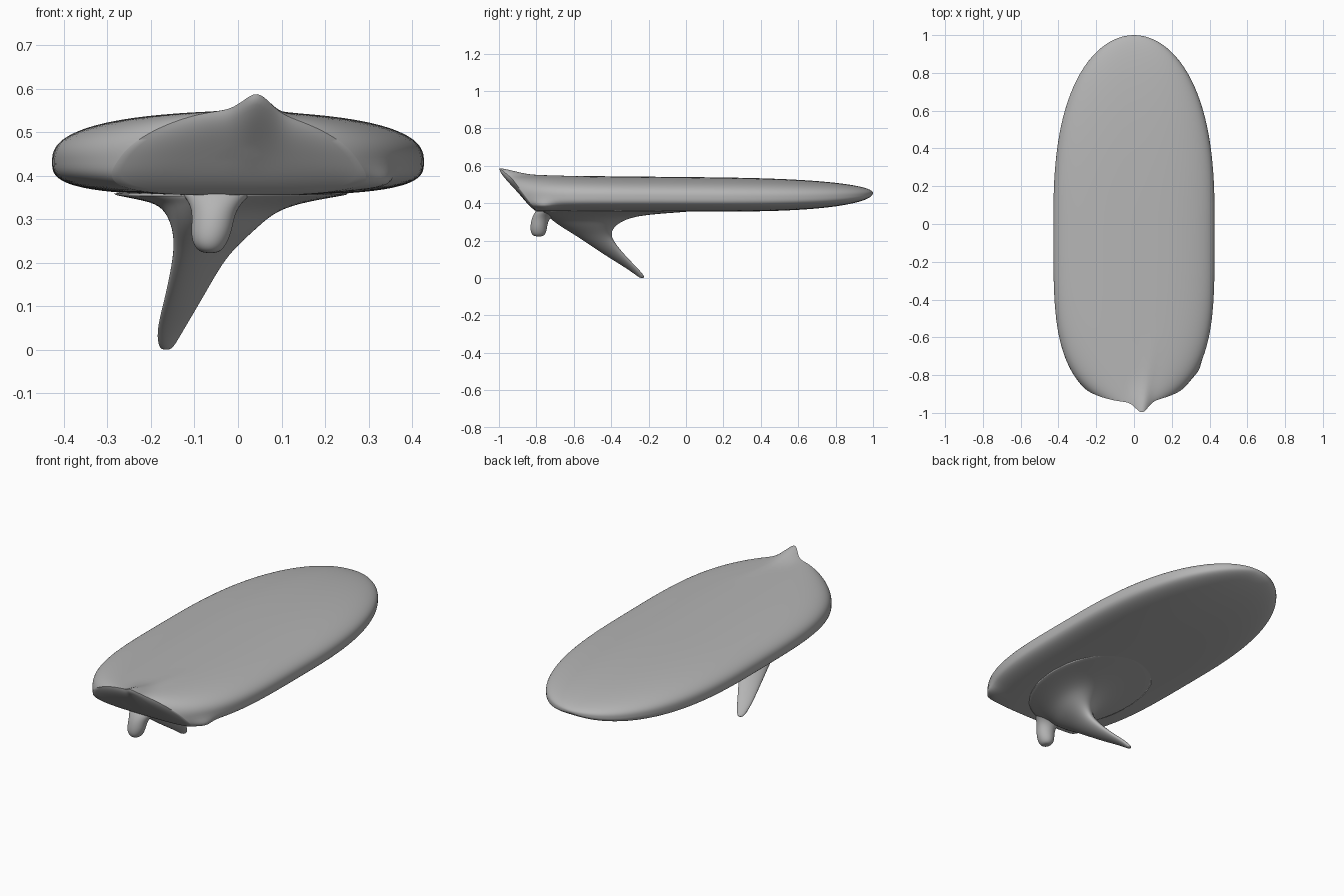
import bpy, bmesh, math
from math import sin, cos, pi, exp, radians

cube = bpy.data.objects.get("Cube")
if cube:
    bpy.data.objects.remove(cube, do_unlink=True)

grey = bpy.data.materials.new("plain_grey")
grey.use_nodes = True
colour = (0.46, 0.46, 0.46, 1)
grey.diffuse_color = colour
grey.node_tree.nodes["Principled BSDF"].inputs["Base Color"].default_value = colour


def loft(name, rings, subdivide=0, deform=None):
    """Skin a list of closed rings and cap both ends."""
    bm = bmesh.new()
    loops = [[bm.verts.new(p) for p in ring] for ring in rings]
    n = len(loops[0])
    for a, b in zip(loops, loops[1:]):
        for i in range(n):
            j = (i + 1) % n
            bm.faces.new((a[i], a[j], b[j], b[i]))
    bm.faces.new(loops[0])
    bm.faces.new(loops[-1])
    bmesh.ops.remove_doubles(bm, verts=bm.verts, dist=0.0004)
    if deform:
        for v in bm.verts:
            v.co = deform(*v.co)
    bmesh.ops.recalc_face_normals(bm, faces=bm.faces)
    mesh = bpy.data.meshes.new(name)
    bm.to_mesh(mesh)
    bm.free()
    mesh.materials.append(grey)
    obj = bpy.data.objects.new(name, mesh)
    bpy.context.collection.objects.link(obj)
    if subdivide:
        mod = obj.modifiers.new("smooth", "SUBSURF")
        mod.levels = mod.render_levels = subdivide
    bpy.ops.object.select_all(action="DESELECT")
    obj.select_set(True)
    bpy.context.view_layer.objects.active = obj
    bpy.ops.object.shade_smooth_by_angle(angle=radians(48))
    return obj


# Board outline rules
def half_width(y):
    if y > 0:
        return 0.427 * math.sqrt(max(0, 1 - y ** 2.6))
    return 0.427 * math.sqrt(max(0, 1 - (-y / 0.98) ** 4))


def stern_y(z):
    return -0.94 + (0.545 - z) * 0.75


def power(v, n):
    return math.copysign(abs(v) ** (2 / n), v)


def board_ring(t, sides=112):
    y_mid = -0.94 + 1.94 * t
    fade = math.sqrt(max(0, 1 - max(y_mid, 0) ** 3))
    top = 0.455 + (0.085 - 0.01 * y_mid) * fade
    bottom = 0.455 - 0.1 * fade
    mid = bottom + 0.42 * (top - bottom)
    ring = []
    for i in range(sides):
        a = 2 * pi * (i + 0.5) / sides
        n, h = (2.5, top - mid) if sin(a) > 0 else (3.2, mid - bottom)
        z = mid + h * power(sin(a), n)
        start = stern_y(z)
        y = start + (1 - start) * t
        ring.append((half_width(y) * power(cos(a), n), y, z))
    return ring


def shape_stern(x, y, z):
    # Raised nub and ridge on the stern edge
    rise = min(1, max(0, (z - 0.4) / 0.13))
    side = exp(-((x - 0.042) / 0.045) ** 2)
    near = exp(-((y + 0.95) / 0.08) ** 2)
    ridge = exp(-((x - 0.2 - 0.16 * y) / 0.03) ** 2)
    ridge *= min(1, max(0, (-0.55 - y) / 0.35))
    # Pulled lower corner on the left
    pull = exp(-((x - 0.34) / 0.06) ** 2 - ((y + 0.78) / 0.06) ** 2
               - ((z - 0.36) / 0.04) ** 2)
    return (x + 0.05 * pull,
            y - 0.055 * side * near * rise,
            z + (0.034 * side * near + 0.006 * ridge) * rise - 0.008 * pull)


# Board, with the slanted stern filled by shrinking rings
steps = 56
hull = [board_ring(0.5 - 0.5 * cos(pi * k / steps)) for k in range(steps + 1)]
edge = hull[0]
stern = []
for k in range(1, 13):
    s = 0.06 + 0.94 * k / 13
    ring = []
    for x, y, z in edge:
        z2 = 0.45 + (z - 0.45) * s
        ring.append((x * s, stern_y(z2) - 0.02 * (1 - s ** 4), z2))
    stern.append(ring)
loft("board", stern + hull, deform=shape_stern)


def fin(name, sections, sides=20):
    """Sections: z, y range, x range, twist between the two in degrees."""
    rings = []
    for z, y0, y1, x0, x1, twist in sections:
        ring = []
        for i in range(sides):
            a = 2 * pi * i / sides
            ring.append(((x0 + x1) / 2 + (x1 - x0) / 2 * cos(a - radians(twist)),
                         (y0 + y1) / 2 + (y1 - y0) / 2 * cos(a), z))
        rings.append(ring)
    return loft(name, rings, subdivide=2)


# Long swept fin, flaring into the underside
fin("swept_fin", [
    (0.365, -0.79, 0.12, -0.32, 0.30, 90),
    (0.353, -0.78, 0.0, -0.28, 0.24, 85),
    (0.34, -0.76, -0.2, -0.2, 0.16, 75),
    (0.32, -0.73, -0.31, -0.17, 0.09, 65),
    (0.28, -0.68, -0.38, -0.152, 0.045, 58),
    (0.24, -0.61, -0.4, -0.148, 0.0, 55),
    (0.2, -0.55, -0.39, -0.152, -0.035, 55),
    (0.12, -0.43, -0.325, -0.168, -0.08, 55),
    (0.05, -0.315, -0.255, -0.187, -0.122, 60),
    (0.01, -0.26, -0.222, -0.184, -0.145, 70),
    (0.0, -0.245, -0.225, -0.175, -0.155, 90),
])

# Short rounded fin at the stern
fin("short_fin", [
    (0.38, -0.79, -0.6, -0.15, 0.06, 90),
    (0.35, -0.81, -0.69, -0.12, 0.02, 90),
    (0.32, -0.825, -0.73, -0.105, -0.005, 90),
    (0.28, -0.833, -0.742, -0.108, -0.012, 90),
    (0.25, -0.832, -0.745, -0.107, -0.022, 90),
    (0.23, -0.822, -0.755, -0.095, -0.035, 90),
    (0.222, -0.805, -0.77, -0.078, -0.05, 90),
])
